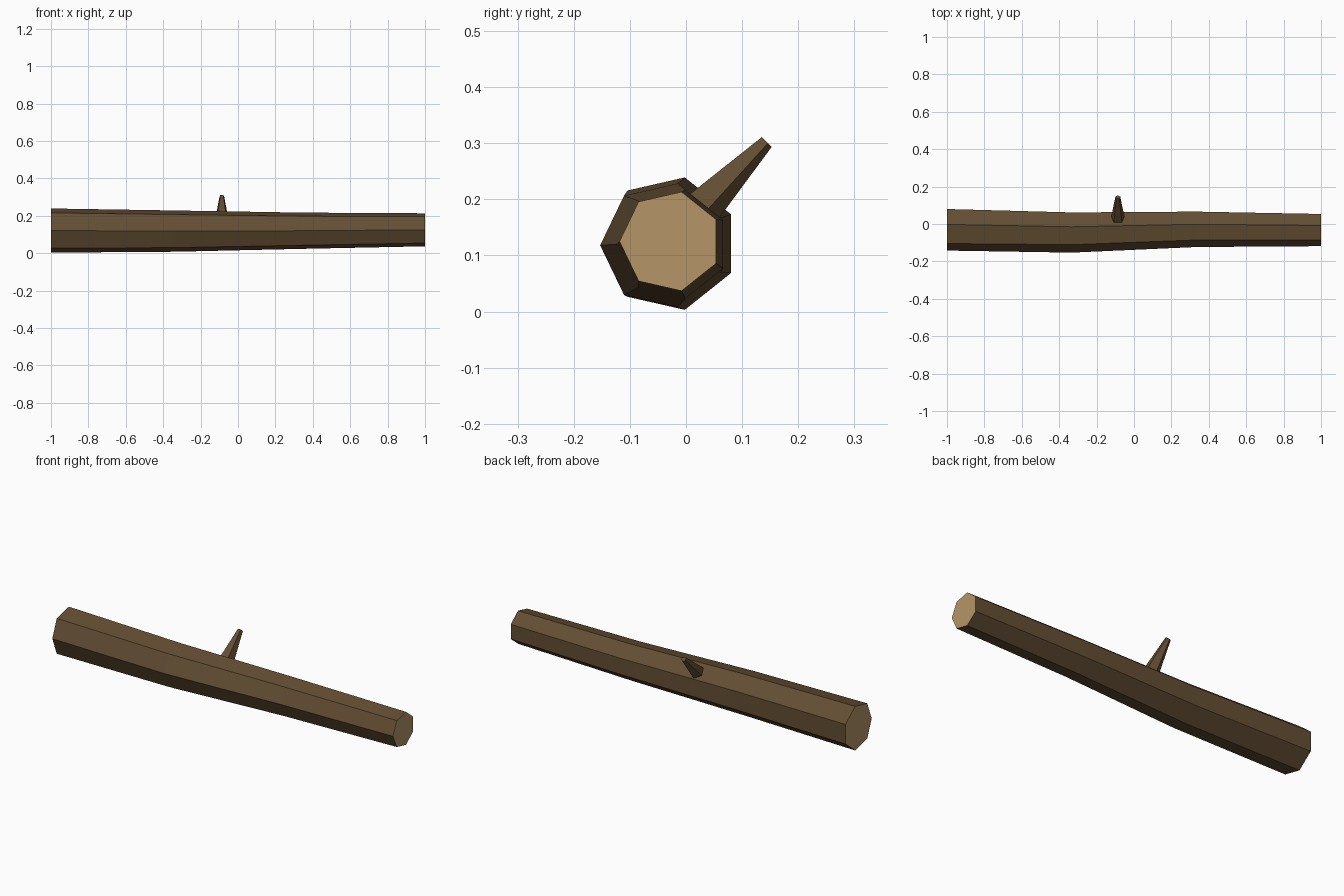
import bpy, bmesh, math
from mathutils import Vector

if "Cube" in bpy.data.objects:
    bpy.data.objects.remove(bpy.data.objects["Cube"])


def material(name, rgb):
    m = bpy.data.materials.new(name)
    m.diffuse_color = (*rgb, 1)
    m.use_nodes = True
    m.node_tree.nodes["Principled BSDF"].inputs["Base Color"].default_value = m.diffuse_color
    return m


bark = material("brown bark", (0.125, 0.076, 0.033))
wood = material("cut wood", (0.46, 0.30, 0.135))


def loft(name, rings, mats):
    """Skin a list of vertex rings and close both ends (caps use the last material)."""
    bm = bmesh.new()
    loops = [[bm.verts.new(p) for p in ring] for ring in rings]
    n = len(loops[0])
    for a, b in zip(loops, loops[1:]):
        for i in range(n):
            j = (i + 1) % n
            bm.faces.new((a[i], a[j], b[j], b[i]))
    for cap in (loops[0], loops[-1]):
        bm.faces.new(cap).material_index = len(mats) - 1
    bmesh.ops.recalc_face_normals(bm, faces=bm.faces)
    me = bpy.data.meshes.new(name)
    bm.to_mesh(me)
    bm.free()
    for m in mats:
        me.materials.append(m)
    ob = bpy.data.objects.new(name, me)
    bpy.context.collection.objects.link(ob)
    return ob


def ring(center, u, v, r, sides, start=0.0):
    angles = [start + math.tau * i / sides for i in range(sides)]
    return [center + r * (math.cos(a) * u + math.sin(a) * v) for a in angles]


X, Y, Z = Vector((1, 0, 0)), Vector((0, 1, 0)), Vector((0, 0, 1))

# Log trunk: seven-sided, slightly bent and tapering (x, y, z, radius)
stations = [(-1, -0.029, 0.121, 0.121), (-0.333, -0.040, 0.118, 0.113),
            (0.333, -0.0235, 0.120, 0.0995), (1, -0.028, 0.125, 0.0905)]
trunk_rings = [ring(Vector((x, y, z)), Y, Z, r, 7, math.pi) for x, y, z, r in stations]
trunk_rings[0][0].y += 0.008
loft("log_trunk", trunk_rings, [bark, wood])

# Broken twig: five-sided tapered stub leaning up and back
tip = Vector((-0.0865, 0.143, 0.303))
axis = Vector((0, 0.705, 0.709)).normalized()
down = Vector((0, axis.z, -axis.y))
loft("twig_stub", [ring(tip - 0.19 * axis, down, X, 0.0415, 5),
                   ring(tip, down, X, 0.0137, 5)], [bark])
